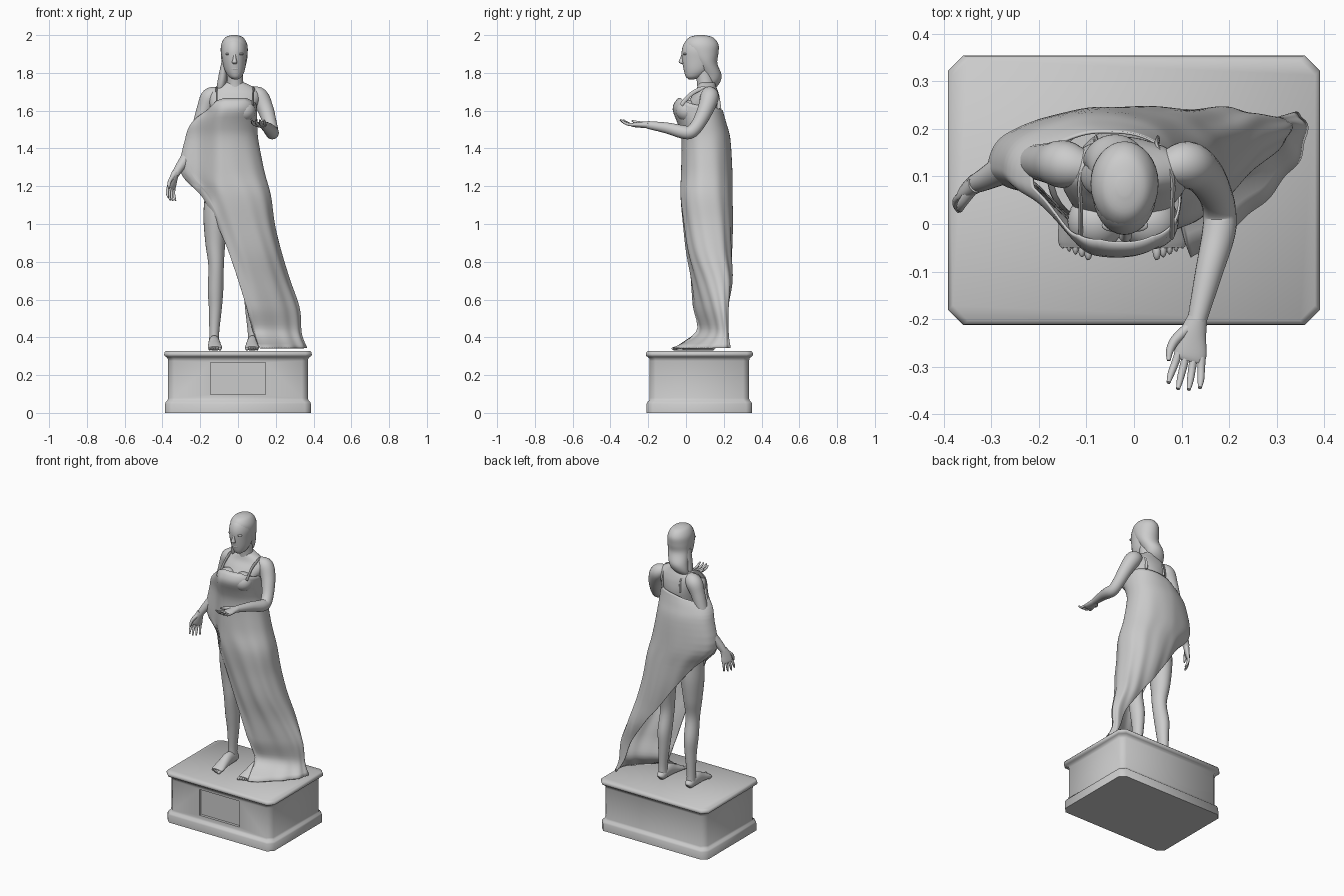
import bpy, bmesh, math
from mathutils import Vector as V


def finish(name, bm, angle=40):
    bmesh.ops.recalc_face_normals(bm, faces=bm.faces)
    me = bpy.data.meshes.new(name)
    bm.to_mesh(me)
    bm.free()
    ob = bpy.data.objects.new(name, me)
    bpy.context.collection.objects.link(ob)
    bpy.ops.object.select_all(action='DESELECT')
    bpy.context.view_layer.objects.active = ob
    ob.select_set(True)
    bpy.ops.object.shade_smooth_by_angle(angle=math.radians(angle))
    return ob


def spline(pts, k=5):
    # Catmull-Rom through rows of numbers
    out = []
    for i in range(len(pts) - 1):
        a, b, c, d = pts[max(i - 1, 0)], pts[i], pts[i + 1], pts[min(i + 2, len(pts) - 1)]
        for j in range(k):
            t = j / k
            out.append([q + .5 * t * (r - p + t * (2 * p - 5 * q + 4 * r - s + t * (3 * (q - r) + s - p)))
                        for p, q, r, s in zip(a, b, c, d)])
    return out + [list(pts[-1])]


def lerp(table, x):
    # rows sorted by first column
    for a, b in zip(table, table[1:]):
        if x <= b[0]:
            t = max(0, (x - a[0]) / (b[0] - a[0]))
            return [p + (q - p) * t for p, q in zip(a[1:], b[1:])]
    return list(table[-1][1:])


def ramp(x):
    x = min(1, max(0, x))
    return x * x * (3 - 2 * x)


def skin(bm, rings, cap=True):
    rings = [[bm.verts.new(p) for p in r] for r in rings]
    n = len(rings[0])
    for a, b in zip(rings, rings[1:]):
        for i in range(n):
            bm.faces.new((a[i], a[(i + 1) % n], b[(i + 1) % n], b[i]))
    if cap:
        bm.faces.new(rings[0])
        bm.faces.new(rings[-1])


def loft(name, pts, ref=None, n=24, k=5):
    # rows: x, y, z, radius a, radius b; rings lie flat, or follow the path when ref is given
    rows = spline(pts, k)
    rings = []
    for i, (x, y, z, ra, rb) in enumerate(rows):
        s, u = V((1, 0, 0)), V((0, 1, 0))
        if ref is not None:
            t = (V(rows[min(i + 1, len(rows) - 1)][:3]) - V(rows[max(i - 1, 0)][:3])).normalized()
            s = V(ref).cross(t).normalized()
            u = t.cross(s)
        rings.append([V((x, y, z)) + s * (max(ra, .001) * math.cos(2 * math.pi * j / n))
                      + u * (max(rb, .001) * math.sin(2 * math.pi * j / n)) for j in range(n)])
    bm = bmesh.new()
    skin(bm, rings)
    return finish(name, bm, 60)


def ball(name, loc, size):
    bm = bmesh.new()
    bmesh.ops.create_uvsphere(bm, u_segments=24, v_segments=14, radius=1)
    for v in bm.verts:
        v.co = V([c * s + l for c, s, l in zip(v.co, size, loc)])
    return finish(name, bm)


# Pedestal: chamfered rectangle swept through a moulding profile
def chamfered(hx, hy, z, c=.032, cy=.071):
    q = [(hx, hy - c), (hx - c, hy), (c - hx, hy), (-hx, hy - c),
         (-hx, c - hy), (c - hx, -hy), (hx - c, -hy), (hx, c - hy)]
    return [(x, y + cy, z) for x, y in q]


profile = [(.005, 0), (.005, .048), (.009, .058), (.018, .066), (.021, .078), (.021, .275), (.018, .29),
           (.009, .297), (.002, .302), (0, .31), (.002, .32), (.010, .328)]
bm = bmesh.new()
skin(bm, [chamfered(.391 - d, .284 - d, z) for d, z in profile])
pedestal = finish("pedestal", bm, 50)
bpy.ops.mesh.primitive_cube_add(size=1, location=(0, -.2, .182))
cutter = bpy.context.object
cutter.name = "plaque_cutter"
cutter.scale = (.29, .05, .168)
cutter.hide_render = True
cutter.hide_viewport = True
cutter.display_type = 'WIRE'
mod = pedestal.modifiers.new("plaque_recess", 'BOOLEAN')
mod.object = cutter
mod.solver = 'EXACT'

# Torso, neck and bust
loft("torso", [(0, .1, 1.05, .12, .09), (0, .1, 1.2, .13, .11), (-.02, .08, 1.4, .1, .09),
               (-.022, .075, 1.5, .107, .092), (-.025, .085, 1.6, .118, .098), (-.02, .1, 1.66, .135, .08),
               (-.018, .11, 1.7, .13, .06), (-.016, .11, 1.732, .085, .048), (-.015, .11, 1.75, .045, .043)], n=40)
loft("neck", [(-.015, .11, 1.69, .06, .052), (-.015, .104, 1.74, .044, .045), (-.016, .09, 1.83, .042, .045)])
for x in (-.08, .034):
    ball("bust", (x, .006, 1.6), (.06, .06, .058))
for x, b in ((-.112, -.08), (.08, .05)):
    loft("strap", [(x, -.025, 1.63, .011, .005), (x, .03, 1.69, .011, .005), (x, .1, 1.719, .011, .005),
                   (b, .158, 1.69, .011, .005), (b, .176, 1.61, .011, .005)], (1, 0, 0), 10)

# Head, face and hair
loft("head", [(-.012, .03, 1.766, .012, .015), (-.014, .042, 1.78, .034, .043), (-.017, .058, 1.815, .053, .07),
              (-.02, .068, 1.87, .064, .089), (-.02, .072, 1.92, .068, .094), (-.02, .075, 1.96, .06, .083),
              (-.02, .075, 1.985, .042, .056), (-.02, .075, 1.998, .012, .015)], n=32)
loft("nose", [(-.018, -.012, 1.905, .006, .008), (-.018, -.02, 1.875, .009, .013), (-.018, -.024, 1.856, .014, .014),
              (-.018, -.014, 1.847, .008, .008)], n=12)
ball("lips", (-.017, -.006, 1.822), (.02, .008, .009))
for s in (-1, 1):
    ball("brow", (-.019 + s * .025, -.003, 1.9), (.024, .013, .007))
loft("hair", [(-.02, .078, 2.0, .014, .018), (-.02, .08, 1.987, .048, .064), (-.02, .082, 1.95, .069, .09),
              (-.02, .09, 1.9, .071, .081), (-.022, .106, 1.85, .066, .06), (-.038, .132, 1.79, .06, .056),
              (-.05, .138, 1.75, .055, .042), (-.065, .132, 1.72, .04, .025), (-.07, .13, 1.71, .015, .01)], n=32)
loft("side_lock", [(-.075, .09, 1.86, .012, .03), (-.08, .095, 1.79, .022, .035), (-.09, .1, 1.73, .022, .03),
                   (-.1, .1, 1.695, .008, .01)])

# Legs and feet: the second leg mirrors the first about the figure's own axis
leg = [(-.09, .1, 1.2, .08, .09), (-.115, .1, 1.05, .068, .085), (-.12, .1, .9, .053, .065),
       (-.116, .095, .78, .041, .048), (-.119, .115, .65, .041, .049), (-.12, .122, .55, .034, .04),
       (-.126, .125, .42, .026, .03), (-.126, .125, .35, .028, .034)]
foot = [(-.126, .163, .35, .012, .012), (-.126, .15, .357, .026, .027), (-.126, .085, .37, .03, .041),
        (-.124, .02, .358, .034, .028), (-.122, -.03, .346, .038, .016), (-.122, -.048, .342, .034, .01)]
for side in (1, -1):
    def place(rows):
        return [(x if side == 1 else -.048 - x, y, z, a, b) for x, y, z, a, b in rows]
    loft("leg", place(leg), n=28)
    loft("foot", place(foot), (0, 0, 1))
    for i in range(5):
        ball("toe", ((-.096 - .0135 * i) if side == 1 else (.048 + .0135 * i), -.055 + .006 * i, .34),
             (.009 - .0007 * i, .021, .01))


# Arms and hands
def hand(wrist, f, n, side):
    w, f, n = V(wrist), V(f).normalized(), V(n).normalized()
    s = n.cross(f).normalized() * side
    n = f.cross(s).normalized() * side

    def at(a, b, c, r, r2=None):
        return (*(w + f * a + s * b + n * c), r, r2 or r)
    loft("palm", [at(-.01, 0, 0, .021, .019), at(.03, .003, 0, .029, .016), at(.07, 0, 0, .034, .012),
                  at(.083, 0, 0, .028, .008)], n)
    for i in range(4):
        b, m = (i - 1.5) * .0165, (.88, 1, .96, .85)[3 - i]
        loft("finger", [at(.07, b, 0, .0085), at(.07 + .03 * m, b * 1.15, .003, .008),
                        at(.07 + .055 * m, b * 1.3, .013, .007), at(.07 + .075 * m, b * 1.35, .027, .004)], n, 10, 3)
    loft("thumb", [at(.015, .015, .003, .012), at(.045, .037, .008, .0105), at(.07, .044, .015, .008),
                   at(.09, .042, .022, .004)], n, 10, 3)


def arm(name, rows):
    loft(name, [(x, y, z, r, r) for x, y, z, r in rows], (.3, .2, 1) if rows[0][0] > 0 else (0, 1, 0))


arm("lowered_arm", [(-.1, .115, 1.69, .035), (-.145, .125, 1.672, .05), (-.175, .128, 1.61, .043),
                    (-.205, .13, 1.52, .037), (-.236, .128, 1.42, .034), (-.265, .12, 1.36, .033),
                    (-.312, .095, 1.295, .024), (-.333, .085, 1.26, .02)])
hand((-.332, .085, 1.265), (-.3, -.12, -1), (.75, -.55, 0), -1)
arm("raised_arm", [(.065, .115, 1.69, .035), (.11, .125, 1.675, .049), (.145, .105, 1.61, .043),
                   (.17, .065, 1.53, .036), (.18, .025, 1.487, .035), (.178, -.02, 1.488, .035),
                   (.158, -.1, 1.508, .029), (.132, -.205, 1.525, .02)])
hand((.132, -.207, 1.525), (-.2, -1, 0), (0, 0, 1), -1)

# Draped gown: rows are z, left, right, front, back, shear
section = spline([(.345, .03, .365, -.02, .16, .77), (.42, .01, .335, .095, .185, .42), (.55, -.02, .325, .07, .19, .4),
                  (.7, -.05, .275, .04, .23, .28), (.85, -.09, .23, .005, .24, .12), (1.0, -.14, .195, -.015, .245, .04),
                  (1.15, -.21, .175, -.03, .245, 0), (1.28, -.305, .14, -.026, .245, 0), (1.45, -.28, .107, -.024, .235, 0),
                  (1.53, -.25, .103, -.044, .215, 0), (1.6, -.18, .1, -.07, .195, 0), (1.64, -.155, .098, -.063, .186, 0),
                  (1.68, -.14, .09, -.03, .17, 0)], 4)
hem = [(0, .345), (35, .345), (60, .55), (90, .78), (120, .98), (150, 1.15), (180, 1.28), (205, 1.14),
       (225, .87), (235, .57), (243, .345), (360, .345)]
top = [(0, 1.63), (90, 1.6), (150, 1.56), (185, 1.57), (205, 1.6), (225, 1.65), (250, 1.668), (300, 1.668), (360, 1.63)]
bm = bmesh.new()
count, steps = 144, 64
rings = []
for j in range(steps + 1):
    ring = []
    for i in range(count):
        deg = 360 * i / count
        th = math.radians(deg)
        z1, z0 = lerp(top, deg)[0], lerp(hem, deg)[0]
        z = z1 + (z0 - z1) * j / steps
        l, r, f, b, sh = lerp(section, z)
        drop = max(0, (1.5 - z) / 1.15)
        fold = 1 + .045 * drop * math.sin(11 * th + 3 * z) + .02 * drop * math.sin(5 * th - 7 * z)
        cx = math.copysign(abs(math.cos(th)) ** .87, math.cos(th)) * (r - l) / 2
        cy = math.copysign(abs(math.sin(th)) ** .87, math.sin(th)) * (b - f) / 2 * fold
        x = (l + r) / 2 + cx * (1 + (fold - 1) * .4)
        # the wing of cloth over the lowered arm is thinner than the body
        wing = ramp((-.085 - x) / .14) * ramp((z - 1.08) / .12) * ramp((1.66 - z) / .08)
        cy *= 1 - wing * (.5 if cy < 0 else .2)
        ring.append((x, (f + b) / 2 + cy + sh * cx + .012 * wing, z))
    rings.append(ring)
skin(bm, rings, cap=False)
gown = finish("draped_gown", bm, 60)
cloth = gown.modifiers.new("cloth_thickness", 'SOLIDIFY')
cloth.thickness = .005
cloth.offset = -1
